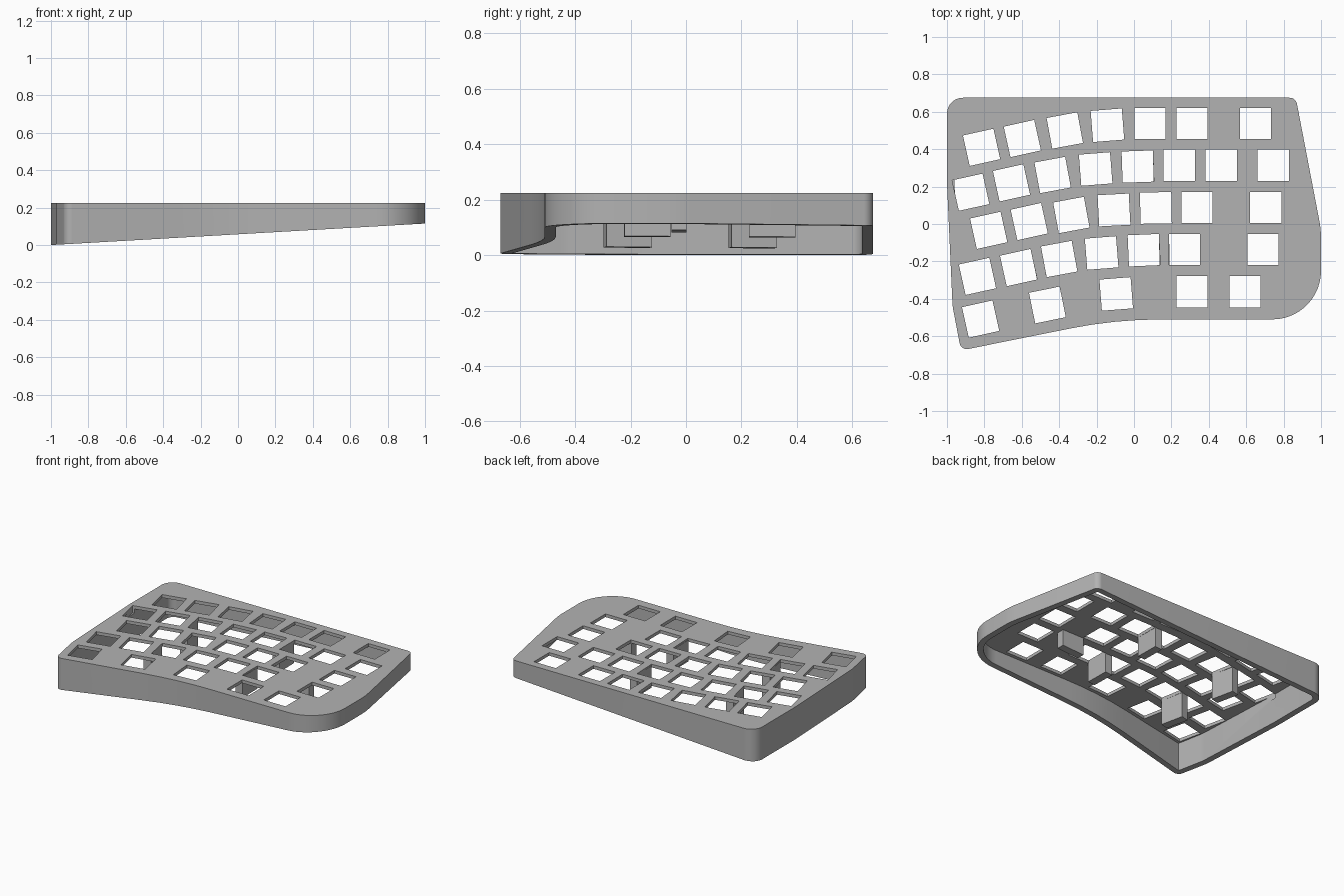
import bpy, bmesh, math
from mathutils import Matrix, Vector

TOP, PLATE, WALL, KEY, GAP = 0.225, 0.022, 0.04, 0.167, 0.054

default = bpy.data.objects.get("Cube")
if default:
    bpy.data.objects.remove(default, do_unlink=True)

grey = bpy.data.materials.new("plain grey")
grey.use_nodes = True
grey.diffuse_color = (0.45, 0.45, 0.45, 1)
grey.node_tree.nodes["Principled BSDF"].inputs["Base Color"].default_value = grey.diffuse_color


def underside(x):
    """Height of the tilted bottom edge."""
    return 0.0575 * (x + 1)


def make_object(name, bm):
    bmesh.ops.recalc_face_normals(bm, faces=bm.faces)
    mesh = bpy.data.meshes.new(name)
    bm.to_mesh(mesh)
    bm.free()
    mesh.materials.append(grey)
    obj = bpy.data.objects.new(name, mesh)
    bpy.context.collection.objects.link(obj)
    return obj


def inset(corners, d):
    """Move a counter-clockwise outline of (x, y, radius) corners inwards."""
    result = []
    for i, (x, y, r) in enumerate(corners):
        p = Vector((x, y))
        a = (p - Vector(corners[i - 1][:2])).normalized()
        b = (Vector(corners[(i + 1) % len(corners)][:2]) - p).normalized()
        na, nb = Vector((-a.y, a.x)), Vector((-b.y, b.x))
        q = p + (na + nb) * d / (1 + na.dot(nb))
        turn = a.x * b.y - a.y * b.x
        result.append((q.x, q.y, max(r - d, 0.004) if turn > 0 else r + d))
    return result


def rounded(corners):
    """Replace every corner with an arc of its radius."""
    points = []
    for i, (x, y, r) in enumerate(corners):
        p = Vector((x, y))
        a = (p - Vector(corners[i - 1][:2])).normalized()
        b = (Vector(corners[(i + 1) % len(corners)][:2]) - p).normalized()
        turn = math.atan2(a.x * b.y - a.y * b.x, a.dot(b))
        if r < 0.01:
            points.append(p)
            continue
        start = p - a * r * math.tan(abs(turn) / 2)
        side = math.copysign(1, turn)
        centre = start + Vector((-a.y, a.x)) * r * side
        steps = max(4, round(abs(turn) / 0.12))
        for k in range(steps + 1):
            spoke = (start - centre)
            spoke.rotate(Matrix.Rotation(turn * k / steps, 2))
            points.append(centre + spoke)
    return points


def prism(name, points, low, high):
    """Closed solid between the height functions low(x) and high."""
    bm = bmesh.new()
    bottom = [bm.verts.new((p.x, p.y, low(p.x))) for p in points]
    top = [bm.verts.new((p.x, p.y, high)) for p in points]
    bm.faces.new(bottom)
    bm.faces.new(top)
    n = len(points)
    for i in range(n):
        j = (i + 1) % n
        bm.faces.new((bottom[i], bottom[j], top[j], top[i]))
    return make_object(name, bm)


# Case body with a hollow underneath
outline = [(-1, 0.675, 0.085), (-1, 0.22, 0), (-0.97, -0.44, 0.3),
           (-0.925, -0.676, 0.04), (-0.1, -0.51, 2.5), (1, -0.51, 0.26),
           (1, -0.03, 0.5), (0.865, 0.675, 0.04)]
case = prism("case", rounded(outline), underside, TOP)
hollow = prism("hollow_cutter", rounded(inset(outline, WALL)), lambda x: -0.2, TOP - PLATE)

# Key openings: x, y, tilt in degrees
rows = [
    [(-.815, .41, 12.5), (-.597, .457, 12.5), (-.37, .50, 10.5), (-.142, .528, 4.5),
     (.086, .537, 0), (.31, .537, 0), (.65, .537, 0)],
    [(-.873, .17, 12.5), (-.655, .22, 12.5), (-.435, .262, 10.5), (-.205, .294, 4.5),
     (.02, .307, 2), (.242, .314, 0), (.467, .314, 0), (.745, .314, 0)],
    [(-.777, -.034, 12.5), (-.56, .013, 12.5), (-.335, .048, 10.5), (-.107, .075, 3),
     (.117, .086, 1), (.337, .088, 0), (.704, .088, 0)],
    [(-.837, -.28, 12.5), (-.617, -.233, 12.5), (-.4, -.187, 10.5), (-.173, -.155, 4.5),
     (.053, -.14, 2.5), (.27, -.137, 0), (.69, -.137, 0)],
    [(-.82, -.508, 12.5), (-.463, -.433, 11.5), (-.095, -.374, 4.5),
     (.31, -.362, 0), (.593, -.362, 0)],
]
bm = bmesh.new()
for row in rows:
    for x, y, tilt in row:
        place = (Matrix.Translation((x, y, TOP)) @ Matrix.Rotation(math.radians(tilt), 4, 'Z')
                 @ Matrix.Diagonal((KEY, KEY, 0.1, 1)))
        bmesh.ops.create_cube(bm, size=1, matrix=place)
keys = make_object("key_cutter", bm)

for cutter in (hollow, keys):
    cutter.hide_render = True
    cut = case.modifiers.new(cutter.name, 'BOOLEAN')
    cut.operation, cut.solver, cut.object = 'DIFFERENCE', 'EXACT', cutter
    bpy.context.view_layer.objects.active = case
    bpy.ops.object.modifier_apply(modifier=cut.name)
for cutter in (hollow, keys):
    bpy.data.objects.remove(cutter, do_unlink=True)

# Support posts between the openings, reaching down to the tilted bottom
posts = {"left_front_post": (-.509, -.21, 11.5), "left_back_post": (-.545, .241, 11.5),
         "middle_front_post": (.162, -.139, 1), "middle_back_post": (.13, .311, 1),
         "right_post": (.5, -.026, 90)}
for name, (x, y, tilt) in posts.items():
    bm = bmesh.new()
    place = Matrix.Translation((x, y, 0)) @ Matrix.Rotation(math.radians(tilt), 4, 'Z')
    bmesh.ops.create_cube(bm, size=1, matrix=place @ Matrix.Diagonal((GAP, KEY, 1, 1)))
    for v in bm.verts:
        v.co.z = TOP - PLATE / 2 if v.co.z > 0 else underside(v.co.x)
    make_object(name, bm)

# Smooth the rounded walls, keep the edges sharp
bpy.ops.object.select_all(action='DESELECT')
case.select_set(True)
bpy.context.view_layer.objects.active = case
bpy.ops.object.shade_smooth_by_angle(angle=math.radians(30))
